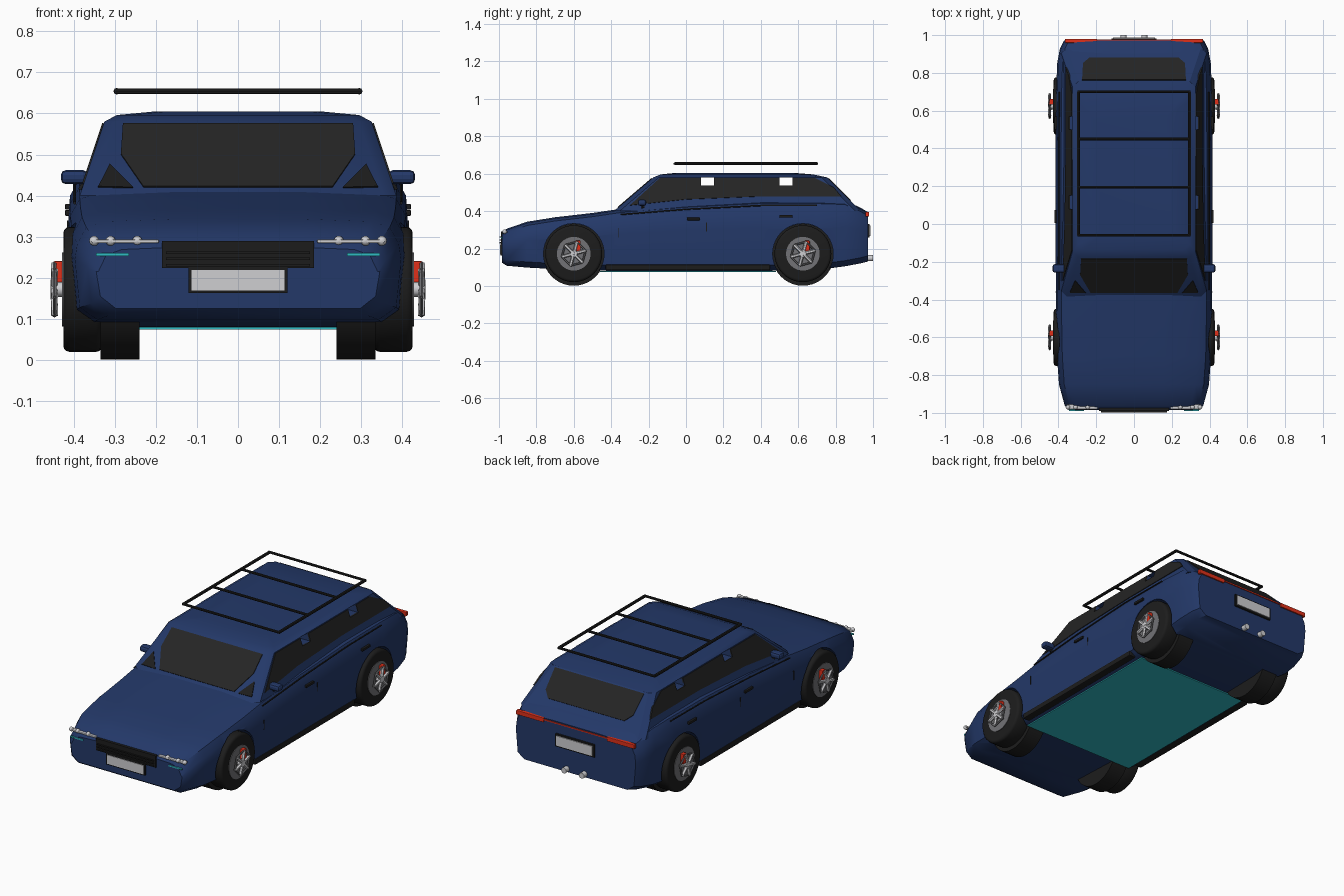
import bpy, bmesh, math
from mathutils import Vector, Matrix

cube = bpy.data.objects.get("Cube")
if cube:
    bpy.data.objects.remove(cube)


def material(name, rgb):
    m = bpy.data.materials.new(name)
    m.use_nodes = True
    m.diffuse_color = (*rgb, 1)
    m.node_tree.nodes["Principled BSDF"].inputs["Base Color"].default_value = (*rgb, 1)
    return m


BLUE = material("navy paint", (0.017, 0.04, 0.14))
BLACK = material("black trim", (0.012, 0.012, 0.012))
GLASS = material("dark glass", (0.018, 0.018, 0.018))
SILVER = material("silver", (0.62, 0.62, 0.64))
GREY = material("wheel grey", (0.17, 0.17, 0.18))
RED = material("red", (0.75, 0.03, 0.01))
TEAL = material("teal", (0.03, 0.5, 0.56))


def finish(bm, name, mat):
    bmesh.ops.recalc_face_normals(bm, faces=bm.faces)
    mesh = bpy.data.meshes.new(name)
    bm.to_mesh(mesh)
    bm.free()
    mesh.materials.append(mat)
    ob = bpy.data.objects.new(name, mesh)
    bpy.context.collection.objects.link(ob)
    return ob


def activate(ob):
    bpy.ops.object.select_all(action='DESELECT')
    ob.select_set(True)
    bpy.context.view_layer.objects.active = ob


def smooth(ob, angle=35):
    activate(ob)
    bpy.ops.object.shade_smooth_by_angle(angle=math.radians(angle))


def box(name, mat, loc, size, bevel=0):
    bm = bmesh.new()
    bmesh.ops.create_cube(bm, size=1)
    bmesh.ops.scale(bm, vec=size, verts=bm.verts)
    if bevel:
        bmesh.ops.bevel(bm, geom=bm.edges[:], offset=bevel, segments=2, affect='EDGES', profile=0.5)
    bmesh.ops.translate(bm, vec=loc, verts=bm.verts)
    return finish(bm, name, mat)


def rod(name, mat, a, b, radius, sides=8, bevel=0):
    a, b = Vector(a), Vector(b)
    bm = bmesh.new()
    bmesh.ops.create_cone(bm, cap_ends=True, segments=sides, radius1=radius, radius2=radius, depth=(b - a).length)
    if bevel:
        rims = [e for e in bm.edges if any(len(f.verts) > 4 for f in e.link_faces)]
        bmesh.ops.bevel(bm, geom=rims, offset=bevel, segments=3, affect='EDGES', profile=0.5)
    turn = (b - a).to_track_quat('Z', 'Y').to_matrix().to_4x4()
    bmesh.ops.transform(bm, matrix=Matrix.Translation((a + b) / 2) @ turn, verts=bm.verts)
    ob = finish(bm, name, mat)
    smooth(ob)
    return ob


def ball(name, mat, loc, radius):
    bm = bmesh.new()
    bmesh.ops.create_uvsphere(bm, u_segments=12, v_segments=8, radius=radius)
    bmesh.ops.translate(bm, vec=loc, verts=bm.verts)
    ob = finish(bm, name, mat)
    smooth(ob, 60)


def loft(name, mat, rings):
    bm = bmesh.new()
    loops = [[bm.verts.new(p) for p in ring] for ring in rings]
    n = len(loops[0])
    for low, high in zip(loops, loops[1:]):
        for i in range(n):
            j = (i + 1) % n
            bm.faces.new((low[i], low[j], high[j], high[i]))
    bm.faces.new(loops[0])
    bm.faces.new(loops[-1])
    return finish(bm, name, mat)


def plate(name, mat, points):
    bm = bmesh.new()
    bm.faces.new([bm.verts.new(p) for p in points])
    ob = finish(bm, name, mat)
    mod = ob.modifiers.new("thickness", 'SOLIDIFY')
    mod.thickness, mod.offset = 0.008, 0
    activate(ob)
    bpy.ops.object.modifier_apply(modifier=mod.name)
    return ob


def cut(ob, cutter):
    cutter.hide_render = True
    mod = ob.modifiers.new("cut", 'BOOLEAN')
    mod.operation, mod.solver, mod.object = 'DIFFERENCE', 'EXACT', cutter
    activate(ob)
    bpy.ops.object.modifier_apply(modifier=mod.name)


def discard(ob):
    bpy.data.objects.remove(ob)


# Lower body: stations of (y, half width, bottom, top)
STATIONS = [(-0.985, .345, .125, .275), (-.96, .367, .108, .305), (-.85, .397, .098, .343),
            (-.7, .408, .09, .367), (-.5, .412, .082, .39), (-.35, .414, .08, .412),
            (0, .415, .08, .44), (.4, .415, .08, .46), (.7, .412, .085, .46),
            (.85, .407, .105, .455), (.93, .392, .12, .42), (.972, .37, .13, .395)]


def section(y, w, b, t):
    half = [(.86 * w, b), (.97 * w, b + .03), (w, b + .6 * (t - b)), (.985 * w, t - .06),
            (.93 * w, t - .02), (.82 * w, t - .006), (.4 * w, t)]
    return [(x, y, z) for x, z in half] + [(-x, y, z) for x, z in reversed(half)]


AXLES, HUB_Z = (-.6, .625), .172
body = loft("body", BLUE, [section(*s) for s in STATIONS])
for s in (1, -1):
    for y in AXLES:
        well = rod("wheel_well_cutter", BLACK, (s * .25, y, HUB_Z), (s * .5, y, HUB_Z), .162, 40)
        cut(body, well)
        discard(well)
smooth(body)


# Cabin: sloped sides below a crowned roof
def front_y(z):
    return -.385 + (z - .4) * 1.167


def back_y(z):
    return .935 - (z - .4)


def side_x(z):
    return .385 - (z - .4) / 3


def cabin_ring(z, yf, yb, w, c=.03):
    half = [(w - c, yf), (w, yf + c), (w, yb - c), (w - c, yb)]
    return [(x, y, z) for x, y in half] + [(-x, y, z) for x, y in reversed(half)]


cabin = loft("cabin", BLUE, [cabin_ring(z, front_y(z), back_y(z), side_x(z)) for z in (.4, .58)]
             + [cabin_ring(.596, -.135, .68, .295), cabin_ring(.605, -.05, .57, .2)])

# Windows
shape = [(.23, .42), (.285, .5), (.28, .574)]
plate("windscreen", GLASS, [(x, front_y(z), z) for x, z in shape]
      + [(-x, front_y(z), z) for x, z in reversed(shape)])
shape = [(.235, .456), (.27, .485), (.275, .574)]
plate("rear_window", GLASS, [(x, back_y(z), z) for x, z in shape]
      + [(-x, back_y(z), z) for x, z in reversed(shape)])
shape = [(-.3, .43), (0, .462), (.4, .478), (.83, .478), (.79, .525), (.69, .576), (-.14, .576)]
panes = []
for s in (1, -1):
    panes.append(plate("side_window", GLASS, [(s * side_x(z), y, z) for y, z in shape]))
    plate("windscreen_corner", BLACK, [(s * x, front_y(z), z) for x, z in ((.255, .418), (.34, .42), (.312, .475))])

# Open gaps through the side windows
for y in (.115, .535):
    gap = box("window_gap_cutter", BLACK, (0, y, .558), (1, .07, .042))
    for ob in [cabin] + panes:
        cut(ob, gap)
    discard(gap)
smooth(cabin, 30)

# Wheels
for s in (1, -1):
    for y in AXLES:
        def across(name, mat, x0, x1, radius, z=HUB_Z, sides=40, bevel=0):
            return rod(name, mat, (s * x0, y, z), (s * x1, y, z), radius, sides, bevel)
        across("wheel_liner", BLACK, .24, .335, .166, .167)
        across("tyre", BLACK, .33, .425, .152, bevel=.015)
        across("wheel_disc", GREY, .4, .428, .09)
        across("hub", SILVER, .42, .455, .018, sides=12)
        for i in range(6):
            a = math.tau * i / 6 + .26
            tip = (s * .446, y + .066 * math.cos(a), HUB_Z + .066 * math.sin(a))
            rod("spoke", SILVER, (s * .448, y, HUB_Z), tip, .009, 6)
            a2 = a + math.tau / 6
            end = (s * .446, y + .066 * math.cos(a2), HUB_Z + .066 * math.sin(a2))
            rod("rim_bar", GREY, tip, end, .005, 6)
        box("brake_caliper", RED, (s * .437, y + .022, HUB_Z + .042), (.022, .03, .055), .004)

# Side trim, handles, sills and mirrors
for s in (1, -1):
    line = [(s * (.957 * w + .001), y, t - .03) for y, w, b, t in STATIONS[5:9]]
    for a, b in zip(line, line[1:]):
        rod("belt_trim", BLACK, a, b, .004, 6)
    for y, z in ((.04, .358), (.535, .373)):
        box("door_handle", BLACK, (s * .412, y, z), (.018, .07, .014), .003)
    for y, z in ((.11, .315), (-.36, .285)):
        box("door_seam", BLACK, (s * .413, y, z), (.005, .004, .05))
    box("sill", BLACK, (s * .387, .01, .099), (.042, .88, .03), .005)
    box("mirror", BLUE, (s * .398, -.235, .445), (.066, .045, .034), .012)
    plate("mirror_mount", BLACK, [(s * .352, -.235, .49), (s * .358, -.2, .425), (s * .385, -.235, .415)])

# Floor
box("floor", TEAL, (0, .01, .077), (.7, .94, .006))

# Front details
box("grille", BLACK, (0, -.982, .257), (.37, .016, .066))
for z in (.231, .246, .261):
    box("grille_bar", BLACK, (0, -.99, z), (.35, .014, .006))
box("front_plate_frame", BLACK, (0, -.987, .194), (.24, .01, .062))
box("front_plate", SILVER, (0, -.991, .194), (.226, .008, .05))
for s in (1, -1):
    box("headlight_bar", SILVER, (s * .275, -.968, .289), (.165, .026, .009), .003)
    for x in (.245, .31, .35):
        ball("headlight", SILVER, (s * x, -.97, .29), .012)
    box("running_light", TEAL, (s * .305, -.986, .257), (.08, .008, .007))

# Rear details
box("tail_strip", RED, (0, .973, .386), (.42, .008, .006))
box("rear_plate_frame", BLACK, (0, .976, .295), (.24, .012, .07))
box("rear_plate", SILVER, (0, .983, .295), (.222, .008, .054))
for s in (1, -1):
    box("tail_light", RED, (s * .28, .969, .383), (.17, .02, .024), .003)
    rod("exhaust", SILVER, (s * .055, .96, .148), (s * .055, 1, .148), .016, 12)

# Roof rack
for s in (1, -1):
    rod("rack_rail", BLACK, (s * .295, -.06, .654), (s * .295, .7, .654), .008)
for y in (-.06, .195, .45, .7):
    rod("rack_bar", BLACK, (-.3, y, .654), (.3, y, .654), .007)
